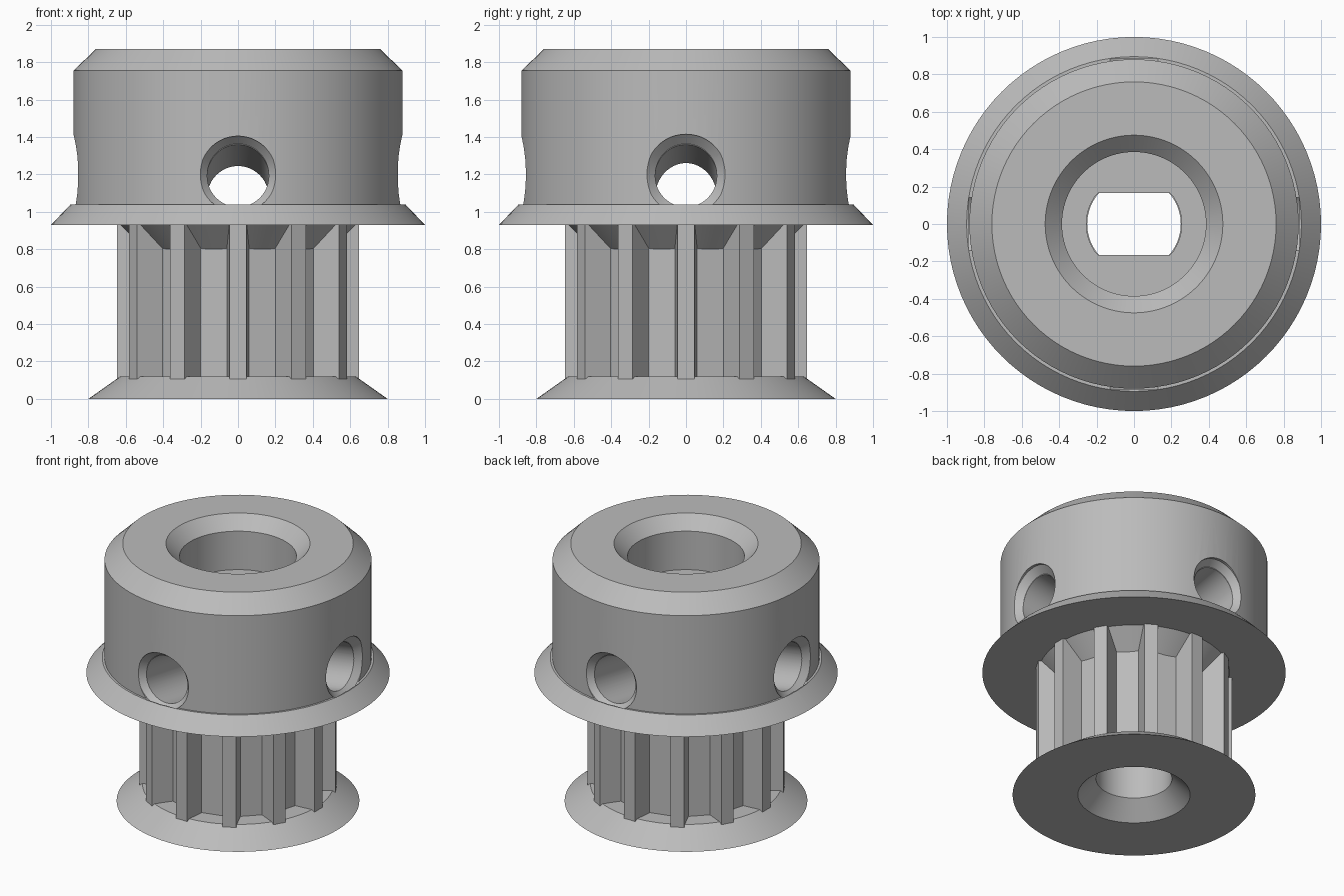
import bpy, bmesh, math
from math import sin, cos, pi, radians
from mathutils import Matrix, Vector

if "Cube" in bpy.data.objects:
    bpy.data.objects.remove(bpy.data.objects["Cube"], do_unlink=True)

metal = bpy.data.materials.new("grey_metal")
metal.use_nodes = True
metal.diffuse_color = (0.5, 0.5, 0.5, 1)
metal.node_tree.nodes["Principled BSDF"].inputs["Base Color"].default_value = (0.5, 0.5, 0.5, 1)


def finish(bm, name):
    bmesh.ops.recalc_face_normals(bm, faces=bm.faces)
    mesh = bpy.data.meshes.new(name)
    bm.to_mesh(mesh)
    bm.free()
    mesh.materials.append(metal)
    obj = bpy.data.objects.new(name, mesh)
    bpy.context.collection.objects.link(obj)
    return obj


def lathe(name, profile, segments=96, matrix=Matrix()):
    """Solid of revolution about z from (radius, height) points, capped at both ends."""
    bm = bmesh.new()
    rings = [[bm.verts.new((r * cos(2 * pi * i / segments), r * sin(2 * pi * i / segments), z))
              for i in range(segments)] for r, z in profile]
    for a, b in zip(rings, rings[1:]):
        for i in range(segments):
            j = (i + 1) % segments
            bm.faces.new((a[i], a[j], b[j], b[i]))
    bm.faces.new(rings[0])
    bm.faces.new(rings[-1])
    bm.transform(matrix)
    return finish(bm, name)


def prism(name, outline, z0, z1):
    bm = bmesh.new()
    base = bm.faces.new([bm.verts.new((x, y, z0)) for x, y in outline])
    top = bmesh.ops.extrude_face_region(bm, geom=[base])["geom"]
    bmesh.ops.translate(bm, vec=(0, 0, z1 - z0),
                        verts=[v for v in top if isinstance(v, bmesh.types.BMVert)])
    return finish(bm, name)


# Hub with its wide flange and the cone that closes the tooth grooves
hub = lathe("hub", [(0.5, 0.8), (0.63, 0.93), (1, 0.93), (0.895, 1.04), (0.88, 1.04),
                    (0.88, 1.755), (0.76, 1.87)])

# Bottom flange
bottom_flange = lathe("bottom_flange", [(0.8, 0), (0.63, 0.12)])

# Toothed core: twelve narrow teeth with flat-bottomed grooves
TEETH = 12
outline = []
for k in range(TEETH):
    tooth, groove = 2 * pi * k / TEETH, 2 * pi * (k + 0.5) / TEETH
    for angle, radius, half in ((tooth, 0.648, 0.045), (groove, 0.5, 0.0725)):
        for side in (-half, half):
            outline.append((side * cos(angle) + radius * sin(angle),
                            radius * cos(angle) - side * sin(angle)))
toothed_core = prism("toothed_core", outline, 0.06, 0.94)

# Shaft bore cutters: countersunk round bore, double-flat bore, wide top recess
cutters = [
    lathe("round_bore_cutter", [(0.47, -0.1), (0.25, 0.12), (0.25, 0.93)]),
    prism("flat_bore_cutter",
          [(0.255 * cos(t * pi / 48), max(-0.165, min(0.165, 0.255 * sin(t * pi / 48))))
           for t in range(96)], 0.9, 1.55),
    lathe("recess_cutter", [(0.385, 1.5), (0.385, 1.78), (0.575, 1.97)]),
]

# Four set-screw holes, sloping down toward the shaft, each with a chamfered mouth
for k in range(4):
    turn = Matrix.Rotation(k * pi / 2, 4, "Z")
    lift = Matrix.Translation(Vector((0.86, 0, 1.2)))
    mouth = 0.215 if k % 2 == 0 else 0.205
    inward = Matrix.Rotation(radians(-90), 4, "Y")
    sloped = Matrix.Rotation(radians(-100), 4, "Y")
    cutters.append(lathe("screw_hole_cutter", [(0.165, -0.01), (0.165, 0.86)], 48,
                         turn @ lift @ sloped))
    cutters.append(lathe("screw_mouth_cutter",
                         [(mouth, -0.025), (mouth, 0), (0.164, 0.045)], 48,
                         turn @ lift @ inward))

# Cut every part, then smooth it while keeping its edges sharp
for part in (hub, bottom_flange, toothed_core):
    bpy.ops.object.select_all(action="DESELECT")
    bpy.context.view_layer.objects.active = part
    part.select_set(True)
    for cutter in cutters:
        mod = part.modifiers.new("cut", "BOOLEAN")
        mod.operation = "DIFFERENCE"
        mod.solver = "EXACT"
        mod.object = cutter
        bpy.ops.object.modifier_apply(modifier=mod.name)
    bpy.ops.object.shade_smooth_by_angle(angle=radians(20))

for cutter in cutters:
    bpy.data.objects.remove(cutter, do_unlink=True)
